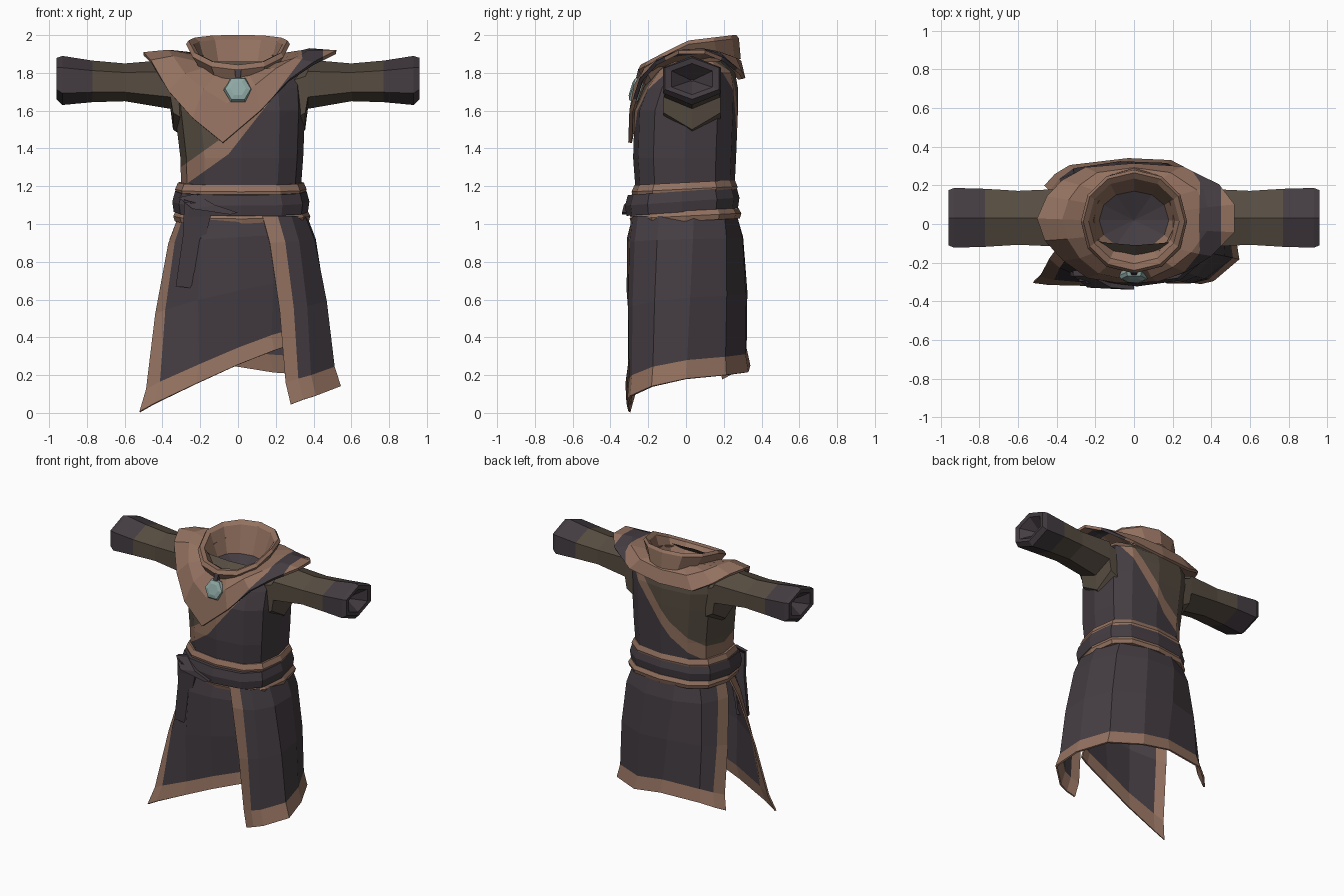
import bpy, bmesh, math
from mathutils import Vector as V

if "Cube" in bpy.data.objects:
    bpy.data.objects.remove(bpy.data.objects["Cube"])


def material(name, rgb):
    m = bpy.data.materials.new(name)
    m.diffuse_color = (*rgb, 1)
    m.use_nodes = True
    m.node_tree.nodes["Principled BSDF"].inputs["Base Color"].default_value = m.diffuse_color
    return m


MATS = [material("tan_trim", (0.29, 0.165, 0.115)),
        material("dark_cloth", (0.058, 0.046, 0.054)),
        material("brown_cloth", (0.095, 0.074, 0.054)),
        material("pale_teal_gem", (0.27, 0.39, 0.37))]
TAN, DARK, BROWN, GEM = range(4)


def finish(name, bm, thick=0):
    bmesh.ops.recalc_face_normals(bm, faces=bm.faces)
    me = bpy.data.meshes.new(name)
    bm.to_mesh(me)
    bm.free()
    for m in MATS:
        me.materials.append(m)
    ob = bpy.data.objects.new(name, me)
    bpy.context.collection.objects.link(ob)
    if thick:
        s = ob.modifiers.new("thickness", 'SOLIDIFY')
        s.thickness, s.offset = thick, 0
    return ob


def loft(rings, rule=lambda row, col: TAN, closed=True, cap=False):
    """Skin a list of rings; rule(row, col) picks the material."""
    bm = bmesh.new()
    vs = [[bm.verts.new(p) for p in r] for r in rings]
    n = len(rings[0])
    for i in range(len(rings) - 1):
        for j in range(n if closed else n - 1):
            k = (j + 1) % n
            f = bm.faces.new((vs[i][j], vs[i][k], vs[i + 1][k], vs[i + 1][j]))
            f.material_index = rule(i, j)
    if cap:
        for row, i in ((vs[0], 0), (vs[-1], len(rings) - 2)):
            bm.faces.new(row).material_index = rule(i, 0)
    return bm


def oval(z, x0, x1, y0, y1, n=12, power=0.72, tilt=0.0):
    """Squarish ring; z may be a function of y."""
    pts = []
    for i in range(n):
        a = 2 * math.pi * i / n
        c, s = math.cos(a), math.sin(a)
        x = (x0 + x1) / 2 + (x1 - x0) / 2 * math.copysign(abs(c) ** power, c)
        y = (y0 + y1) / 2 + (y1 - y0) / 2 * math.copysign(abs(s) ** power, s)
        pts.append(V((x, y, z(y) if callable(z) else z + tilt * y)))
    return pts


# The wrap line that crosses the chest and back diagonally (bent in two)
SLOPES = (0.71, 1.28)


def above_wrap(p):
    return p.z - max(1.37 + s * (p.x + 0.05) for s in SLOPES)


def cut(bm, co, no):
    bmesh.ops.bisect_plane(bm, geom=bm.verts[:] + bm.edges[:] + bm.faces[:],
                           plane_co=co, plane_no=no)


def cut_wrap(bm, offset):
    for s in SLOPES:
        cut(bm, (-0.05, 0, 1.37 + offset), (-s, 0, 1))


# Torso: dark wrap, tan border, brown undershirt
bm = loft([oval(1.01, -.30, .33, -.265, .26), oval(1.15, -.30, .33, -.265, .255),
           oval(1.35, -.305, .345, -.28, .265), oval(1.60, -.335, .355, -.272, .275),
           oval(1.72, -.345, .35, -.225, .275), oval(1.80, -.34, .35, -.17, .26),
           oval(1.86, -.28, .30, -.11, .20)])
cut_wrap(bm, 0)
cut_wrap(bm, 0.11)
for f in bm.faces:
    d = above_wrap(f.calc_center_median())
    f.material_index = DARK if d < 0 else TAN if d < 0.11 else BROWN
finish("torso", bm)

# Shoulder mantle with a dark strap over the left shoulder
hem = [V(p) for p in (
    (-.50, .03, 1.90), (-.46, -.08, 1.86), (-.365, -.18, 1.70), (-.24, -.27, 1.56),
    (-.08, -.296, 1.43), (.12, -.29, 1.60), (.27, -.24, 1.76), (.40, -.16, 1.85),
    (.52, -.04, 1.91), (.52, .10, 1.91), (.44, .20, 1.87), (.25, .29, 1.80),
    (0, .305, 1.77), (-.25, .285, 1.77), (-.37, .22, 1.83), (-.45, .14, 1.885))]
neck, mid = [], []
for p in hem:
    d = V((p.x / 1.7, p.y - 0.03, 0)).normalized()
    q = V((0.21 * d.x, 0.02 + 0.205 * d.y, 1.87 + 0.05 * d.y * (1.2 if d.y < 0 else 0.6)))
    neck.append(q)
    drop = min(1, (1.93 - p.z) / 0.3)
    m = q.lerp(p, 0.55)
    mid.append(m + V((d.x * 0.7, d.y, 0)) * (0.028 * drop) + V((0, 0, 0.025 + 0.01 * drop)))
bm = loft([neck, mid, hem])
cut_wrap(bm, 0)
for x in (0.34, 0.45):
    cut(bm, (x, 0, 0), (1, 0, 0))
for f in bm.faces:
    c = f.calc_center_median()
    dark = c.x < 0.45 and (c.x > 0.34 or above_wrap(c) < 0)
    f.material_index = DARK if dark else TAN
finish("shoulder_mantle", bm, 0.02)


# Stand-up collar, low in front, with a dark neck floor
def rim(y):
    return 1.97 + (0.12 * y if y > 0 else 0.53 * y)


bm = loft([oval(lambda y: rim(y) - 0.13, -.21, .21, -.21, .29, 12, 0.95),
           oval(lambda y: rim(y) - 0.02, -.275, .275, -.255, .28, 12, 0.95),
           oval(rim, -.262, .262, -.24, .265, 12, 0.95),
           oval(lambda y: rim(y) - 0.02, -.235, .235, -.205, .235, 12, 0.95),
           oval(1.79, -.18, .18, -.13, .17, 12, 0.95),
           oval(1.72, -.001, .001, .019, .021, 12, 0.95)],
          lambda r, c: DARK if r == 4 else TAN)
finish("collar", bm)

# Sleeves with dark cuffs and a recessed opening: (x, z low, z high, scale)
SLEEVE = [(.30, 1.46, 1.86, 1.0), (.356, 1.50, 1.87, 1.0), (.37, 1.61, 1.87, 1.0),
          (.60, 1.65, 1.85, .93), (.77, 1.645, 1.865, 1.0), (.93, 1.63, 1.89, 1.03),
          (.96, 1.66, 1.88, .95), (.955, 1.685, 1.85, .72), (.86, 1.755, 1.765, .05)]
for side, label in ((-1, "right"), (1, "left")):
    rings = []
    for x, lo, hi, k in SLEEVE:
        w, h = 0.15 * k, hi - lo
        if x < .4:
            x += 0.006 * (side - 1)
        prof = ((0, 1), (w, .76), (w, .24), (0, 0), (-w, .24), (-w, .76))
        rings.append([V((side * x, 0.032 + y, lo + h * t)) for y, t in prof])
    finish(label + "_sleeve", loft(rings, lambda r, c: DARK if r >= 4 else BROWN, cap=True))

# Belt: two tan bands around a dark sash
for name, z0, z1, x0, x1, y0, y1, tilt, mat in (
        ("belt_upper_band", 1.15, 1.22, -.33, .36, -.285, .27, .05, TAN),
        ("belt_sash", 1.065, 1.175, -.345, .375, -.32, .28, .07, DARK),
        ("belt_lower_band", 1.015, 1.07, -.34, .38, -.295, .29, .05, TAN)):
    def band(z, g):
        return oval(z, x0 + g, x1 - g, y0 + g, y1 - g, tilt=tilt)
    rings = [band(z0, .06), band(z0, .005), band((z0 + z1) / 2, -.003), band(z1, .012), band(z1, .06)]
    finish(name, loft(rings, lambda r, c, mat=mat: mat))


# Sash knot and hanging tails, each a tapered flat strip
def strip(name, pts, mat, depth=0.018):
    rings = [[V((x - w, y - depth, z)), V((x + w, y - depth, z + s)),
              V((x + w, y + depth, z + s)), V((x - w, y + depth, z))] for x, y, z, w, s in pts]
    finish(name, loft(rings, lambda r, c: mat, cap=True))


strip("sash_tail", [(-.225, -.285, 1.13, .06, -.04), (-.24, -.272, .95, .05, 0),
                    (-.285, -.255, .67, .045, -.01)], DARK, 0.012)
strip("sash_tail_under", [(-.20, -.295, 1.12, .05, -.03), (-.205, -.285, 1.04, .06, 0),
                          (-.25, -.265, .72, .035, .03)], DARK, 0.010)
strip("sash_fold", [(-.27, -.255, 1.14, .045, .02), (-.18, -.315, 1.08, .06, .02),
                    (-.02, -.325, 1.05, .02, .01)], DARK, 0.014)


# Skirt panels: waist and hem paths, tan border along hem and open edges
def panel(name, top, bottom, trimmed):
    rows = []
    for t, bulge in ((0, 0), (.14, .025), (.5, .02), (.885, -.012), (1, 0)):
        row = []
        for a, b in zip(top, bottom):
            p = V((*a, 1.04)).lerp(V(b), t)
            row.append(p + V((p.x, p.y * .6, 0)).normalized() * bulge)
        rows.append(row)
    finish(name, loft(rows, lambda r, c: TAN if r == 3 or c in trimmed else DARK, False), 0.012)


panel("wrap_skirt",
      [(.13, -.28), (.21, -.275), (.28, -.25), (.35, -.14), (.36, .04), (.29, .20),
       (.10, .265), (-.10, .265), (-.25, .20), (-.295, .08), (-.31, -.01)],
      [(.28, -.295, .045), (.345, -.305, .07), (.41, -.29, .09), (.54, -.18, .14), (.51, .0, .18),
       (.41, .21, .20), (.19, .325, .215), (-.03, .335, .25), (-.33, .30, .24),
       (-.405, .255, .21), (-.46, .195, .18)], (0, 9))
panel("front_skirt",
      [(-.31, -.04), (-.285, -.12), (-.17, -.262), (0, -.277), (.15, -.262), (.22, -.24)],
      [(-.52, -.30, .005), (-.44, -.31, .05), (-.22, -.315, .155), (0, -.30, .255),
       (.19, -.275, .33), (.25, -.255, .35)], (0,))

# Hexagonal brooch facing forward and slightly up, with its small clasp
axis_up = V((0, .30, 1)).normalized()
axis_out = V((0, -1, .30)).normalized()


def brooch_ring(r, depth):
    c = V((0, -.268, 1.71)) + axis_out * depth
    return [c + V((1, 0, 0)) * r * math.cos(i * math.pi / 3) + axis_up * r * math.sin(i * math.pi / 3)
            for i in range(6)]


finish("brooch", loft([brooch_ring(.062, -.03), brooch_ring(.077, 0), brooch_ring(.068, .018),
                       brooch_ring(.042, .026)], lambda r, c: GEM, cap=True))
strip("brooch_clasp", [(0, -.25, 1.76, .012, 0), (0, -.235, 1.82, .018, 0)], DARK)
